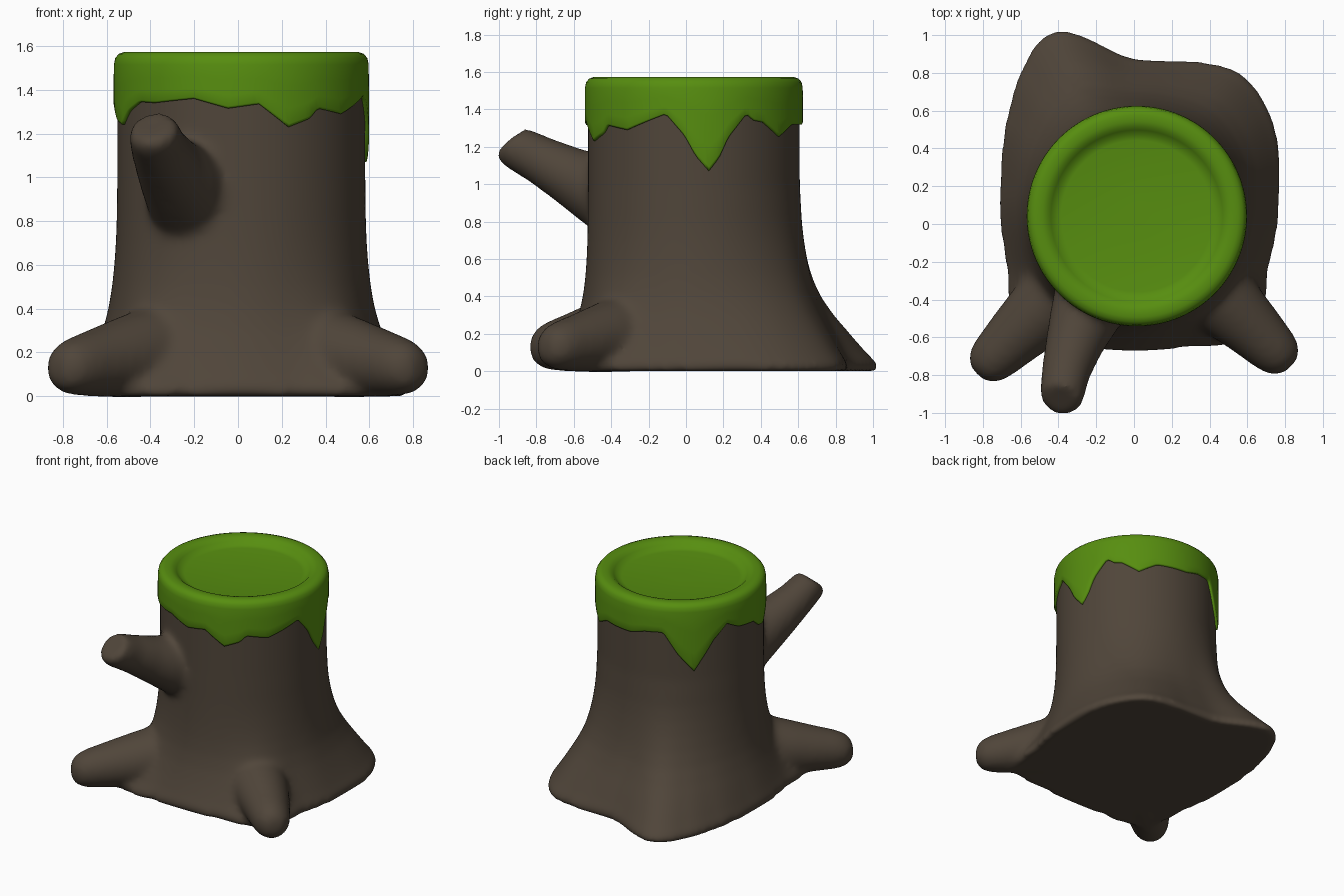
import bpy, bmesh, math
from mathutils import Vector

if "Cube" in bpy.data.objects:
    bpy.data.objects.remove(bpy.data.objects["Cube"])

CX, CY = 0.015, 0.042      # trunk axis
TRUNK_R = 0.567


def material(name, rgb):
    m = bpy.data.materials.new(name)
    m.diffuse_color = (*rgb, 1)
    m.use_nodes = True
    m.node_tree.nodes["Principled BSDF"].inputs["Base Color"].default_value = m.diffuse_color
    return m


def polar(table, deg, smooth):
    """Cyclic interpolation of (degrees, value) pairs, optionally Catmull-Rom."""
    n = len(table)
    deg %= 360
    i = max((k for k in range(n) if table[k][0] <= deg), default=n - 1)
    a, b = table[i], table[(i + 1) % n]
    t = ((deg - a[0]) % 360) / ((b[0] - a[0]) % 360)
    if not smooth:
        return a[1] + (b[1] - a[1]) * t
    p, q = table[i - 1][1], table[(i + 2) % n][1]
    v, w = a[1], b[1]
    return 0.5 * (2 * v + (w - p) * t + (2 * p - 5 * v + 4 * w - q) * t * t
                  + (3 * v - p - 3 * w + q) * t ** 3)


def loft(bm, rings):
    """Skin closed rings of points and cap both ends."""
    vs = [[bm.verts.new(p) for p in ring] for ring in rings]
    n = len(vs[0])
    for a, b in zip(vs, vs[1:]):
        for i in range(n):
            j = (i + 1) % n
            bm.faces.new((a[i], a[j], b[j], b[i]))
    bm.faces.new(vs[0][::-1])
    bm.faces.new(vs[-1])


def tube(bm, path, n=32):
    """Round tapered limb through (x, y, z, radius) points."""
    pts = [Vector(p[:3]) for p in path]
    rings = []
    for i, c in enumerate(pts):
        d = (pts[min(i + 1, len(pts) - 1)] - pts[max(i - 1, 0)]).normalized()
        u = d.cross(Vector((0, 0, 1))).normalized()
        v = u.cross(d)
        rings.append([c + path[i][3] * (u * math.cos(k * math.tau / n) - v * math.sin(k * math.tau / n))
                      for k in range(n)][::-1])
    loft(bm, rings)


def finish(name, bm, mat):
    bmesh.ops.recalc_face_normals(bm, faces=bm.faces)
    me = bpy.data.meshes.new(name)
    bm.to_mesh(me)
    bm.free()
    me.materials.append(mat)
    me.shade_smooth()
    ob = bpy.data.objects.new(name, me)
    bpy.context.collection.objects.link(ob)
    return ob


bark = material("bark brown", (0.08, 0.06, 0.042))
moss_green = material("moss green", (0.095, 0.27, 0.005))

# Trunk: round above, flaring to the uneven ground outline below
ground = [(0, .730), (12, .757), (26, .818), (41, .885), (54, .915), (64, .88), (77, .822),
          (91, .815), (98, .862), (106, .967), (112, 1.04), (118, 1.052), (126, .985),
          (140, .862), (160, .746), (175, .713), (191, .704), (204, .73), (214, .80),
          (225, .86), (236, .82), (250, .725), (270, .70), (290, .72), (303, .80),
          (315, .85), (326, .80), (338, .73)]
flare = [(0, .99), (.04, 1.0), (.1, .87), (.2, .68), (.3, .49), (.4, .33), (.5, .22),
         (.6, .14), (.7, .08), (.8, .04), (1.0, 0), (1.25, 0), (1.5, 0)]
N = 120
bm = bmesh.new()
rings = []
for z, f in flare:
    ring = []
    for k in range(N):
        deg = 360 * k / N
        a = math.radians(deg)
        steep = 1.3 - 0.3 * math.cos(a - math.radians(95))   # tighter flare at the front
        r = TRUNK_R + (polar(ground, deg, True) + 0.022 - TRUNK_R) * f ** steep
        ring.append((CX + r * math.cos(a), CY + r * math.sin(a), z))
    rings.append(ring)
loft(bm, rings)

# Two front roots with blunt rounded tips
for sx, dy in ((-1, -0.02), (1, 0.02)):
    tube(bm, [(sx * x, y + dy, z, r) for x, y, z, r in (
        (.27, -.25, .24, .23), (.40, -.36, .20, .205), (.52, -.47, .175, .185),
        (.63, -.575, .155, .16), (.74, -.685, .135, .135), (.785, -.73, .125, .117),
        (.815, -.76, .12, .088), (.83, -.775, .12, .045))])

# Sawn-off branch stub at the front
tube(bm, [(-.21, -.35, .90, .21), (-.265, -.50, .985, .185), (-.315, -.63, 1.05, .155),
          (-.36, -.78, 1.13, .130), (-.384, -.915, 1.20, .118), (-.389, -.935, 1.217, .110),
          (-.391, -.941, 1.225, .085)])

trunk = finish("trunk_with_roots", bm, bark)
rm = trunk.modifiers.new("Blend", 'REMESH')
rm.mode = 'VOXEL'
rm.voxel_size = 0.02
rm.use_smooth_shade = True
sm = trunk.modifiers.new("Soften", 'SMOOTH')
sm.factor = 0.5
sm.iterations = 18

# Moss cap: dished top, rounded rim, dripping lower edge
drip = [(1, 1.15), (8, 1.07), (13.5, 1.14), (18.6, 1.25), (29, 1.375), (34, 1.34),
        (40, 1.33), (52, 1.255), (65, 1.32), (89, 1.32), (100, 1.35), (113, 1.36),
        (123, 1.2), (134, 1.07), (148, 1.29), (158, 1.39), (168, 1.34), (184, 1.32),
        (192, 1.26), (200, 1.24), (207, 1.30), (217, 1.345), (227, 1.34), (248, 1.36),
        (264, 1.315), (278, 1.335), (292, 1.23), (303, 1.27), (307, 1.315), (322, 1.29),
        (345, 1.375), (355, 1.26)]
top = [(.05, 1.52), (.40, 1.52), (.43, 1.526), (.455, 1.548), (.475, 1.565), (.50, 1.572),
       (.535, 1.573), (.56, 1.564), (.576, 1.545), (.582, 1.515)]
M = 180
angles = [2 * k for k in range(M)]


def moss_ring(radius, height):
    return [(CX + radius * math.cos(math.radians(d)), CY + radius * math.sin(math.radians(d)), height(d))
            for d in angles]


bm = bmesh.new()
rings = [moss_ring(r, lambda d, z=z: z) for r, z in top]
for t in (.35, .7, .95):
    rings.append(moss_ring(.583, lambda d: 1.515 + (polar(drip, d, False) - 1.515) * t))
rings.append(moss_ring(.578, lambda d: polar(drip, d, False)))
rings.append(moss_ring(.55, lambda d: polar(drip, d, False) + .004))
rings.append(moss_ring(.54, lambda d: 1.49))
loft(bm, rings)
finish("moss_cap", bm, moss_green)
